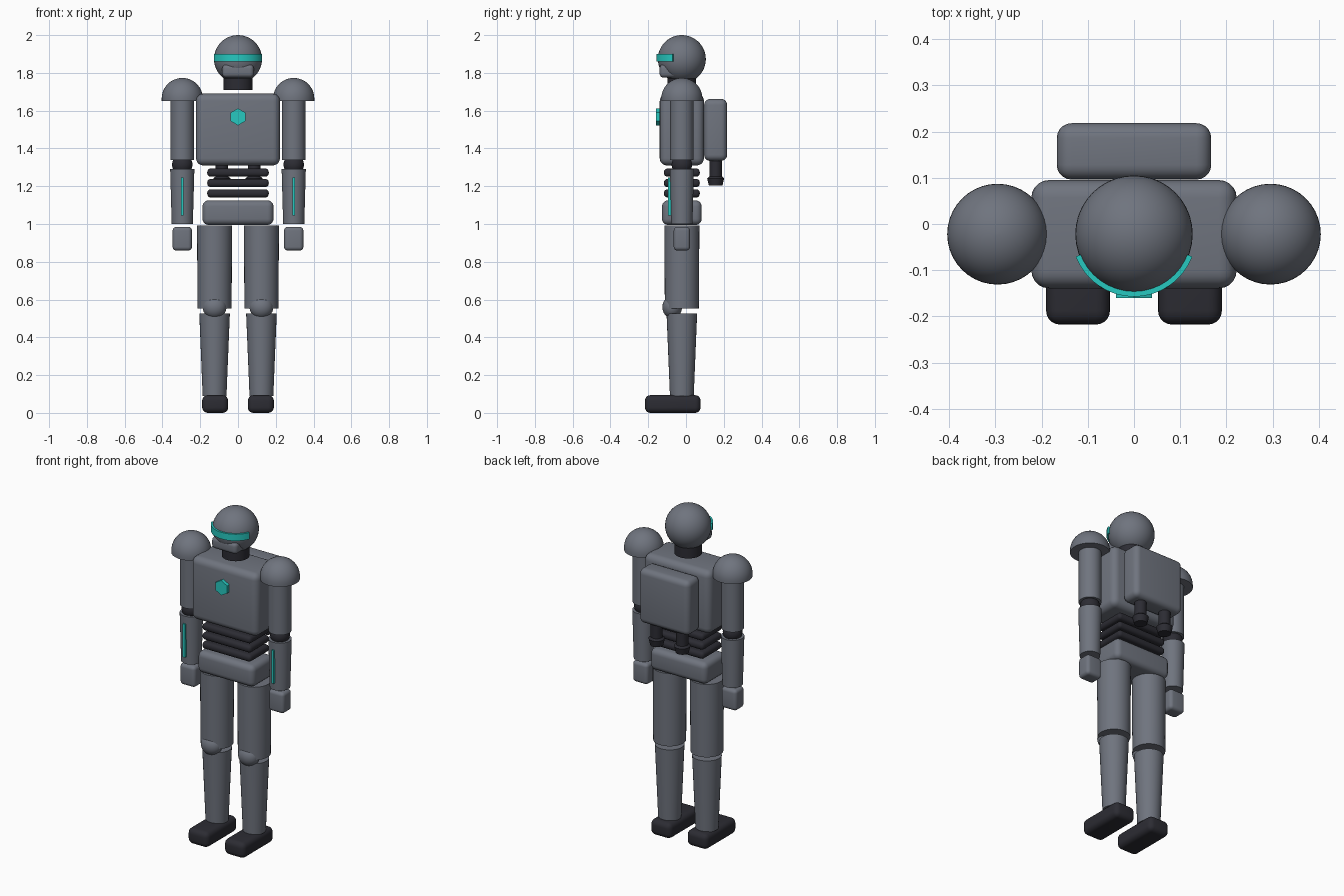
import bpy, bmesh
from math import radians, sin, cos, pi
from mathutils import Matrix

cube = bpy.data.objects.get("Cube")
if cube:
    bpy.data.objects.remove(cube, do_unlink=True)

MID = -0.022  # depth of the body's centre line


def material(name, rgb):
    m = bpy.data.materials.new(name)
    m.use_nodes = True
    m.diffuse_color = (*rgb, 1)
    m.node_tree.nodes["Principled BSDF"].inputs["Base Color"].default_value = (*rgb, 1)
    return m


ARMOUR = material("armour grey", (0.16, 0.175, 0.21))
RUBBER = material("dark rubber", (0.025, 0.025, 0.033))
GLOW = material("teal light", (0.02, 0.58, 0.53))


def finish(name, bm, mat):
    bmesh.ops.recalc_face_normals(bm, faces=bm.faces)
    mesh = bpy.data.meshes.new(name)
    bm.to_mesh(mesh)
    bm.free()
    mesh.materials.append(mat)
    for p in mesh.polygons:
        p.use_smooth = True
    mesh.set_sharp_from_angle(angle=radians(35))
    ob = bpy.data.objects.new(name, mesh)
    bpy.context.collection.objects.link(ob)
    return ob


def box(name, mat, centre, size, bevel=0.0):
    bm = bmesh.new()
    bmesh.ops.create_cube(bm, size=1, matrix=Matrix.Translation(centre) @ Matrix.Diagonal((*size, 1)))
    if bevel:
        bmesh.ops.bevel(bm, geom=bm.edges[:], offset=bevel, segments=5,
                        profile=0.5, affect='EDGES', clamp_overlap=True)
    return finish(name, bm, mat)


def ball(name, mat, centre, radii):
    bm = bmesh.new()
    bmesh.ops.create_uvsphere(bm, u_segments=40, v_segments=24, radius=1,
                              matrix=Matrix.Translation(centre) @ Matrix.Diagonal((*radii, 1)))
    return finish(name, bm, mat)


def lathe(name, mat, x, y, profile, sides=32):
    """Closed solid turned from (radius, height) pairs."""
    bm = bmesh.new()
    rings = [[bm.verts.new((x + r * cos(2 * pi * i / sides), y + r * sin(2 * pi * i / sides), z))
              for i in range(sides)] for r, z in profile]
    for a, b in zip(rings, rings[1:]):
        for i in range(sides):
            j = (i + 1) % sides
            bm.faces.new((a[i], a[j], b[j], b[i]))
    bm.faces.new(rings[0])
    bm.faces.new(rings[-1])
    return finish(name, bm, mat)


# Head, jaw guard and neck
HEAD_Z = 1.873
ball("head", ARMOUR, (0, MID, HEAD_Z), (0.127, 0.127, 0.127))
box("jaw_guard", ARMOUR, (0, -0.085, 1.81), (0.168, 0.11, 0.07), 0.022)
lathe("neck", RUBBER, 0, MID, [(0.076, 1.71), (0.076, 1.79)])

# Curved visor band around the front of the head
bm = bmesh.new()
steps, sweep = 28, radians(69)
sections = []
for k in range(steps + 1):
    a = -sweep + 2 * sweep * k / steps
    sections.append([bm.verts.new((r * sin(a), MID - r * cos(a), z))
                     for r, z in ((0.12, 1.86), (0.135, 1.86), (0.135, 1.90), (0.12, 1.90))])
for a, b in zip(sections, sections[1:]):
    for i in range(4):
        j = (i + 1) % 4
        bm.faces.new((a[i], a[j], b[j], b[i]))
bm.faces.new(sections[0])
bm.faces.new(sections[-1])
finish("visor", bm, GLOW)

# Torso with chest light
box("chest", ARMOUR, (0, MID, 1.50), (0.444, 0.234, 0.38), 0.038)
bm = bmesh.new()
bmesh.ops.create_cone(bm, cap_ends=True, segments=6, radius1=0.045, radius2=0.045, depth=0.03,
                      matrix=Matrix.Translation((0, -0.145, 1.567)) @ Matrix.Rotation(pi / 2, 4, 'X'))
# Turn the hexagon so that a corner points up
if max(v.co.z for v in bm.verts) < 1.567 + 0.042:
    bmesh.ops.rotate(bm, verts=bm.verts, cent=(0, 0, 1.567), matrix=Matrix.Rotation(pi / 6, 3, 'Y'))
finish("chest_light", bm, GLOW)

# Flexible waist rings and pelvis
for i in range(3):
    box(f"waist_ring_{i + 1}", RUBBER, (0, MID, 1.272 - 0.055 * i), (0.326, 0.19, 0.043), 0.019)
box("pelvis", ARMOUR, (0, MID, 1.06), (0.376, 0.21, 0.13), 0.032)

# Backpack
box("backpack", ARMOUR, (0, 0.157, 1.498), (0.334, 0.122, 0.328), 0.032)

for side, s in (("left", 1), ("right", -1)):
    # Thruster nozzle under the backpack
    lathe(f"{side}_nozzle", RUBBER, s * 0.085, 0.157,
          [(0.036, 1.203), (0.045, 1.242), (0.033, 1.252), (0.033, 1.36)], 24)

    # Domed shoulder guard
    ax = s * 0.295
    dome = [(0.109, 1.65)] + [(0.109 * cos(t * pi / 24), 1.664 + 0.109 * sin(t * pi / 24))
                              for t in range(12)] + [(0.002, 1.773)]
    lathe(f"{side}_shoulder_guard", ARMOUR, ax, MID, dome, 40)

    # Arm
    lathe(f"{side}_upper_arm", ARMOUR, ax, MID, [(0.062, 1.338), (0.062, 1.68)])
    ball(f"{side}_elbow", RUBBER, (ax, MID, 1.314), (0.054, 0.054, 0.054))
    lathe(f"{side}_forearm", ARMOUR, ax, MID, [(0.056, 1.0), (0.064, 1.29)])
    box(f"{side}_forearm_light", GLOW, (ax, -0.084, 1.145), (0.015, 0.02, 0.2))
    box(f"{side}_hand", ARMOUR, (ax, MID, 0.922), (0.102, 0.086, 0.126), 0.02)

    # Leg
    lx = s * 0.124
    lathe(f"{side}_thigh", ARMOUR, lx, MID, [(0.09, 0.553), (0.093, 0.993)])
    ball(f"{side}_knee_pad", ARMOUR, (lx, -0.073, 0.56), (0.063, 0.052, 0.06))
    lathe(f"{side}_shin", ARMOUR, lx, MID, [(0.063, 0.09), (0.081, 0.527)])
    box(f"{side}_foot", RUBBER, (s * 0.121, -0.07, 0.047), (0.138, 0.295, 0.094), 0.03)
